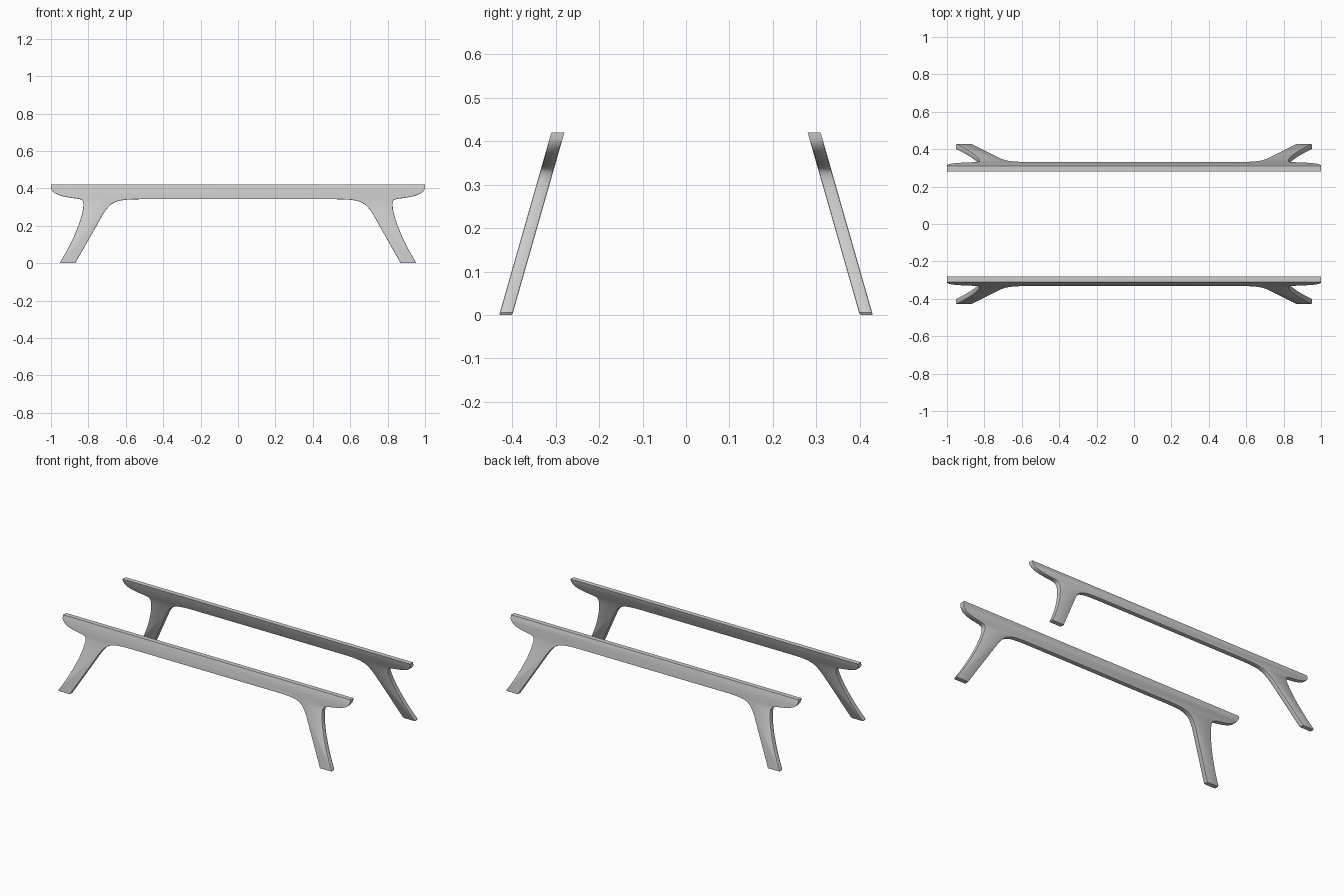
import bpy
import bmesh
from mathutils import Vector
from mathutils.geometry import interpolate_bezier

cube = bpy.data.objects.get("Cube")
if cube:
    bpy.data.objects.remove(cube)

HEIGHT = 0.42
THICK = 0.03
FOOT_Y = 0.415    # centre of the frame at the floor
TOP_Y = 0.295     # centre of the frame at the top


def curve(a, b, c, d, n=10):
    """Bezier points from a to d, leaving out the last one."""
    pts = interpolate_bezier(*[Vector((x, 0, z)) for x, z in (a, b, c, d)], n + 1)
    return [(p.x, p.z) for p in pts[:-1]]


def half_profile():
    pts = [(1.0, HEIGHT)]
    # rounded tip and underside of the overhang
    pts += curve((1.0, 0.402), (0.99, 0.36), (0.92, 0.353), (0.86, 0.345))
    # tight corner where the overhang meets the leg
    pts += curve((0.86, 0.345), (0.835, 0.342), (0.826, 0.335), (0.826, 0.312), 6)
    # outer side of the leg, down to the foot
    pts += curve((0.826, 0.312), (0.83, 0.24), (0.885, 0.11), (0.951, 0.006))
    pts += [(0.951, 0.006), (0.948, 0.0), (0.87, 0.0)]
    # inner side of the leg, sweeping into the rail
    pts += curve((0.728, 0.25), (0.68, 0.335), (0.65, 0.34), (0.52, 0.342), 14)
    pts.append((0.52, 0.342))
    return pts


def make_frame(name, side):
    right = half_profile()
    outline = right + [(-x, z) for x, z in reversed(right)]
    bm = bmesh.new()
    face = bm.faces.new([bm.verts.new((x, -THICK / 2, z)) for x, z in outline])
    ext = bmesh.ops.extrude_face_region(bm, geom=[face])
    for v in ext["geom"]:
        if isinstance(v, bmesh.types.BMVert):
            v.co.y += THICK
    bmesh.ops.recalc_face_normals(bm, faces=bm.faces)

    # soften the rims, leaving the flat top edge crisp
    rims = [e for e in bm.edges
            if abs(e.verts[0].co.y - e.verts[1].co.y) < 1e-5
            and min(v.co.z for v in e.verts) < HEIGHT - 0.03]
    bmesh.ops.bevel(bm, geom=rims, offset=0.004, segments=2, profile=0.5,
                    affect='EDGES', clamp_overlap=True)

    # lean the frame so that the feet splay outwards
    for v in bm.verts:
        v.co.y += side * (FOOT_Y + (TOP_Y - FOOT_Y) * v.co.z / HEIGHT)
    bmesh.ops.recalc_face_normals(bm, faces=bm.faces)

    mesh = bpy.data.meshes.new(name)
    bm.to_mesh(mesh)
    bm.free()
    obj = bpy.data.objects.new(name, mesh)
    bpy.context.collection.objects.link(obj)
    bpy.ops.object.select_all(action='DESELECT')
    obj.select_set(True)
    bpy.context.view_layer.objects.active = obj
    bpy.ops.object.shade_smooth_by_angle()


make_frame("front_leg_frame", -1)
make_frame("back_leg_frame", 1)
